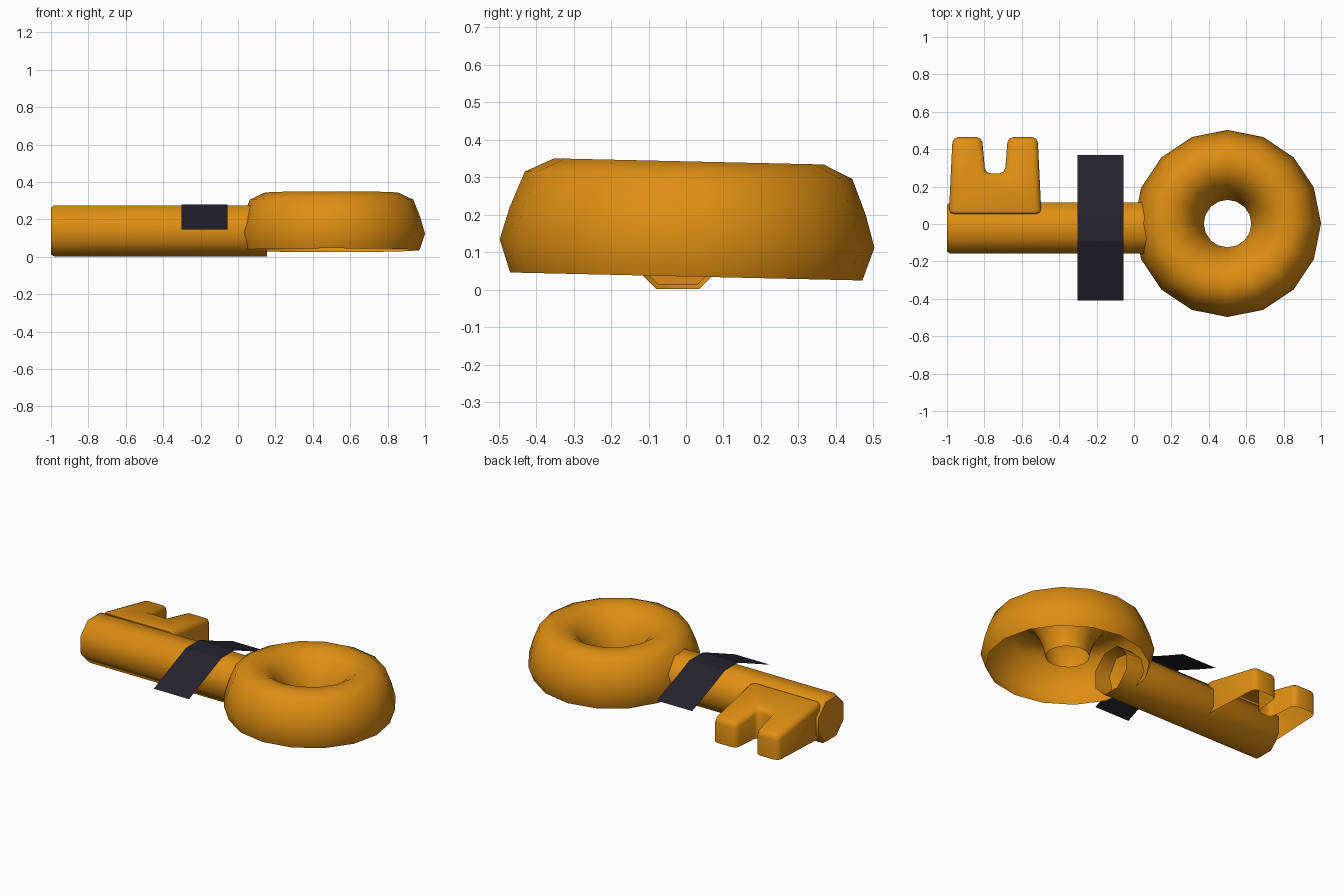
import bpy, bmesh, math
from mathutils import Matrix, Vector

if "Cube" in bpy.data.objects:
    bpy.data.objects.remove(bpy.data.objects["Cube"])


def material(name, rgb):
    m = bpy.data.materials.new(name)
    m.diffuse_color = (*rgb, 1)
    m.use_nodes = True
    m.node_tree.nodes["Principled BSDF"].inputs["Base Color"].default_value = m.diffuse_color
    return m


ORANGE = material("orange", (0.73, 0.27, 0.006))
DARK = material("dark_navy", (0.018, 0.017, 0.027))


def finish(bm, name, mat, angle=None):
    me = bpy.data.meshes.new(name)
    bm.to_mesh(me)
    bm.free()
    me.materials.append(mat)
    ob = bpy.data.objects.new(name, me)
    bpy.context.collection.objects.link(ob)
    if angle is not None:
        bpy.ops.object.select_all(action='DESELECT')
        ob.select_set(True)
        bpy.context.view_layer.objects.active = ob
        bpy.ops.object.shade_smooth_by_angle(angle=math.radians(angle))
    return ob


def loft(bm, rings, closed):
    """Bridge consecutive rings of points with quads."""
    vs = [[bm.verts.new(p) for p in r] for r in rings]
    for a, b in zip(vs, vs[1:]):
        n = len(a)
        for i in range(n if closed else n - 1):
            j = (i + 1) % n
            bm.faces.new((a[i], a[j], b[j], b[i]))
    return vs


# Ring handle: 16-sided rounded shell, open underneath and slightly tilted
N = 16
profile = [(0.47, 0.035), (0.50, 0.123), (0.475, 0.21), (0.437, 0.305), (0.36, 0.342),
           (0.28, 0.335), (0.215, 0.29), (0.165, 0.215), (0.14, 0.15), (0.127, 0.09)]
bm = bmesh.new()
loft(bm, [[(r * math.cos(2 * math.pi * i / N), r * math.sin(2 * math.pi * i / N), z)
           for i in range(N)] for r, z in profile], True)
bm.transform(Matrix.Translation((0.5, 0, 0)) @ Matrix.Rotation(math.radians(-1.3), 4, 'X'))
finish(bm, "ring_handle", ORANGE, 50)


# Shaft: octagonal bar, chamfered at the tip, open inside the ring
def octagon(x, r):
    return [(x, -0.022 + r * math.cos(math.pi * (i + 0.5) / 4),
             0.138 + r * math.sin(math.pi * (i + 0.5) / 4)) for i in range(8)]


bm = bmesh.new()
R = 0.137 / math.cos(math.pi / 8)
rings = loft(bm, [octagon(-1.0, R * 0.91), octagon(-0.982, R), octagon(0.155, R)], True)
bm.faces.new(rings[0])
bmesh.ops.recalc_face_normals(bm, faces=bm.faces)
finish(bm, "shaft", ORANGE, 50)

# Key bit: two teeth with rounded edges, sloping top, open underneath
outline = [(-0.99, 0.05), (-0.97, 0.465), (-0.813, 0.465), (-0.795, 0.27),
           (-0.69, 0.27), (-0.675, 0.465), (-0.515, 0.465), (-0.495, 0.05)]
bm = bmesh.new()
low, top = loft(bm, [[(x, y, 0.05) for x, y in outline],
                     [(x, y, 0.268 - (y - 0.1) * 0.18) for x, y in outline]], True)
bm.faces.new(top)
bmesh.ops.recalc_face_normals(bm, faces=bm.faces)
sharp = [e for e in bm.edges if len(e.link_faces) == 2]
bmesh.ops.bevel(bm, geom=sharp, offset=0.03, segments=2, profile=0.5,
                affect='EDGES', clamp_overlap=True)
finish(bm, "key_teeth", ORANGE, 50)

# Strap: thin bent strip draped over the shaft
path = [(-0.41, 0.145), (-0.245, 0.215), (-0.09, 0.28), (0.045, 0.28),
        (0.2, 0.215), (0.37, 0.15)]
bm = bmesh.new()
loft(bm, [[(x, y, z) for y, z in path] for x in (-0.055, -0.302)], False)
for f in bm.faces:
    f.normal_update()
    if f.normal.z < 0:
        f.normal_flip()
finish(bm, "strap", DARK)
